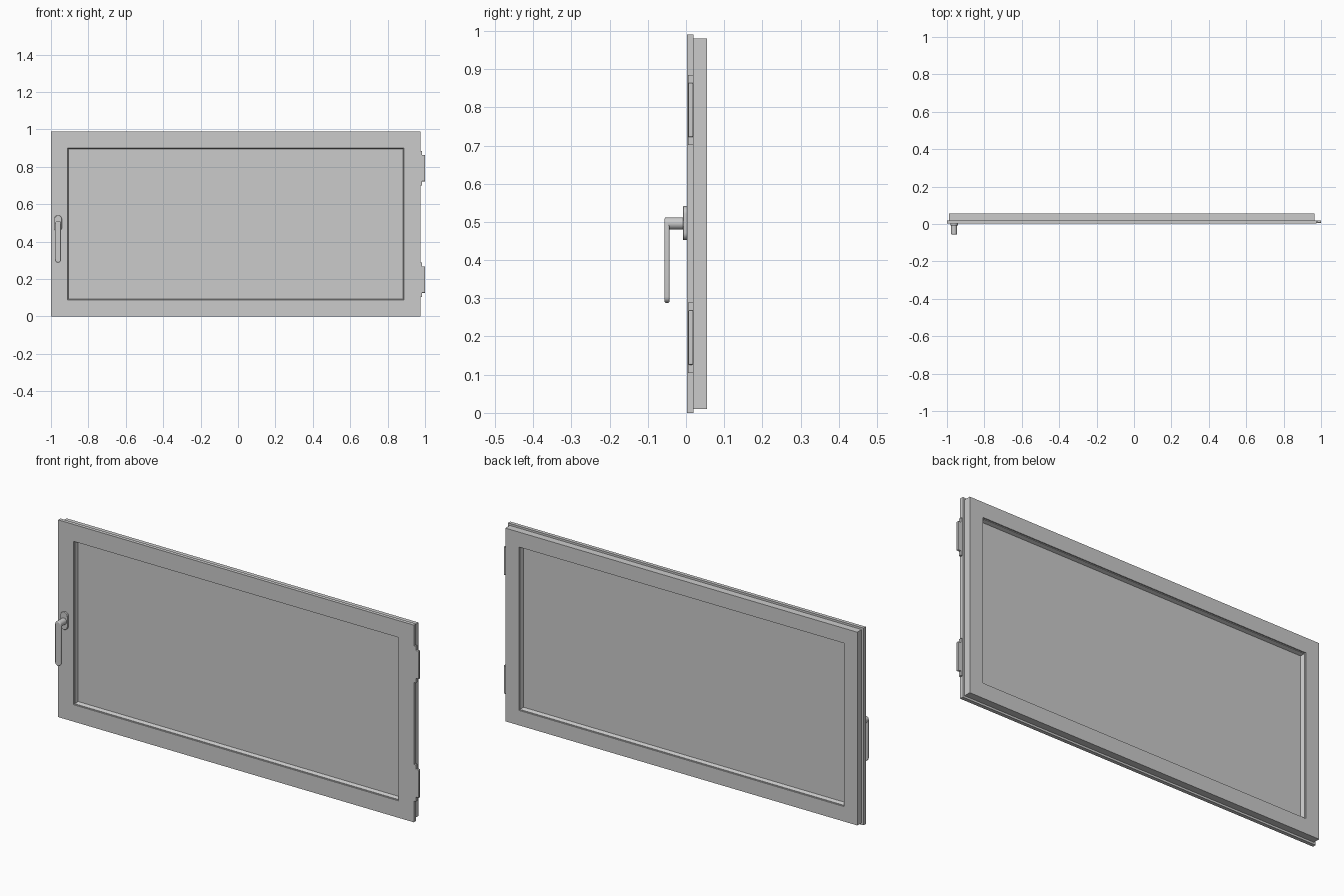
import bpy, bmesh, math
from mathutils import Matrix

if "Cube" in bpy.data.objects:
    bpy.data.objects.remove(bpy.data.objects["Cube"])

X0, X1, Z1 = -1.0, 0.975, 0.99


def finish(name, bm, smooth=False, bevel=0):
    bmesh.ops.recalc_face_normals(bm, faces=bm.faces)
    me = bpy.data.meshes.new(name)
    bm.to_mesh(me)
    bm.free()
    ob = bpy.data.objects.new(name, me)
    bpy.context.collection.objects.link(ob)
    if bevel:
        m = ob.modifiers.new("Bevel", 'BEVEL')
        m.width, m.segments, m.limit_method = bevel, 3, 'ANGLE'
    if smooth:
        bpy.ops.object.select_all(action='DESELECT')
        ob.select_set(True)
        bpy.context.view_layer.objects.active = ob
        bpy.ops.object.shade_smooth_by_angle(angle=math.radians(35))
    return ob


def ring_frame(name, profile):
    """Sweep a closed (inset, y) profile round the window rectangle."""
    bm = bmesh.new()
    loops = [[bm.verts.new(c) for c in ((X0 + d, y, d), (X1 - d, y, d),
                                        (X1 - d, y, Z1 - d), (X0 + d, y, Z1 - d))]
             for d, y in profile]
    for a, b in zip(loops, loops[1:] + loops[:1]):
        for i in range(4):
            j = (i + 1) % 4
            bm.faces.new((a[i], a[j], b[j], b[i]))
    return finish(name, bm)


def box(name, x0, x1, y0, y1, z0, z1, bevel=0):
    bm = bmesh.new()
    bmesh.ops.create_cube(bm, size=1)
    for v in bm.verts:
        v.co = ((x0 + x1) / 2 + v.co.x * (x1 - x0),
                (y0 + y1) / 2 + v.co.y * (y1 - y0),
                (z0 + z1) / 2 + v.co.z * (z1 - z0))
    return finish(name, bm, bevel > 0, bevel)


def stadium(name, cx, w, y0, y1, z0, z1, bevel, n=12):
    """Round-ended plate standing in the xz plane."""
    r = w / 2
    bm = bmesh.new()
    pts = []
    for cz, start in ((z1 - r, 0), (z0 + r, math.pi)):
        for i in range(n + 1):
            a = start + math.pi * i / n
            pts.append((cx + r * math.cos(a), y0, cz + r * math.sin(a)))
    face = bm.faces.new([bm.verts.new(p) for p in pts])
    ext = bmesh.ops.extrude_face_region(bm, geom=[face], use_keep_orig=True)
    for v in ext['geom']:
        if isinstance(v, bmesh.types.BMVert):
            v.co.y = y1
    return finish(name, bm, True, bevel)


def cylinder(name, r, length, matrix, n=24):
    bm = bmesh.new()
    bmesh.ops.create_cone(bm, cap_ends=True, segments=n, radius1=r, radius2=r,
                          depth=length, matrix=matrix)
    return finish(name, bm, True)


# sash frame: front flange, rebated rear body, sloped glazing beads both sides
front = [(0, .002), (.085, .002), (.085, .008), (.088, .008), (.094, .026)]
back = [(.094, .031), (.088, .049), (.085, .049), (.085, .055),
        (.01, .055), (.01, .02), (0, .02)]
ring_frame("sash_frame", front + back)

# glass
box("glass_pane", X0 + .091, X1 - .091, .026, .031, .091, Z1 - .091)

# hinges: long leaf with a shorter knuckle
for label, z in (("lower", .197), ("upper", .793)):
    box(label + "_hinge_leaf", .960, .984, .005, .019, z - .092, z + .092)
    box(label + "_hinge_knuckle", .970, 1.0, .006, .019, z - .071, z + .071, .003)

# handle
HX = -.962
stadium("handle_plate", HX, .04, -.008, .003, .452, .541, .002)
cylinder("handle_neck", .016, .044,
         Matrix.Translation((HX, -.028, .496)) @ Matrix.Rotation(math.pi / 2, 4, 'X'))
stadium("handle_grip", HX, .032, -.056, -.043, .288, .512, .004)
